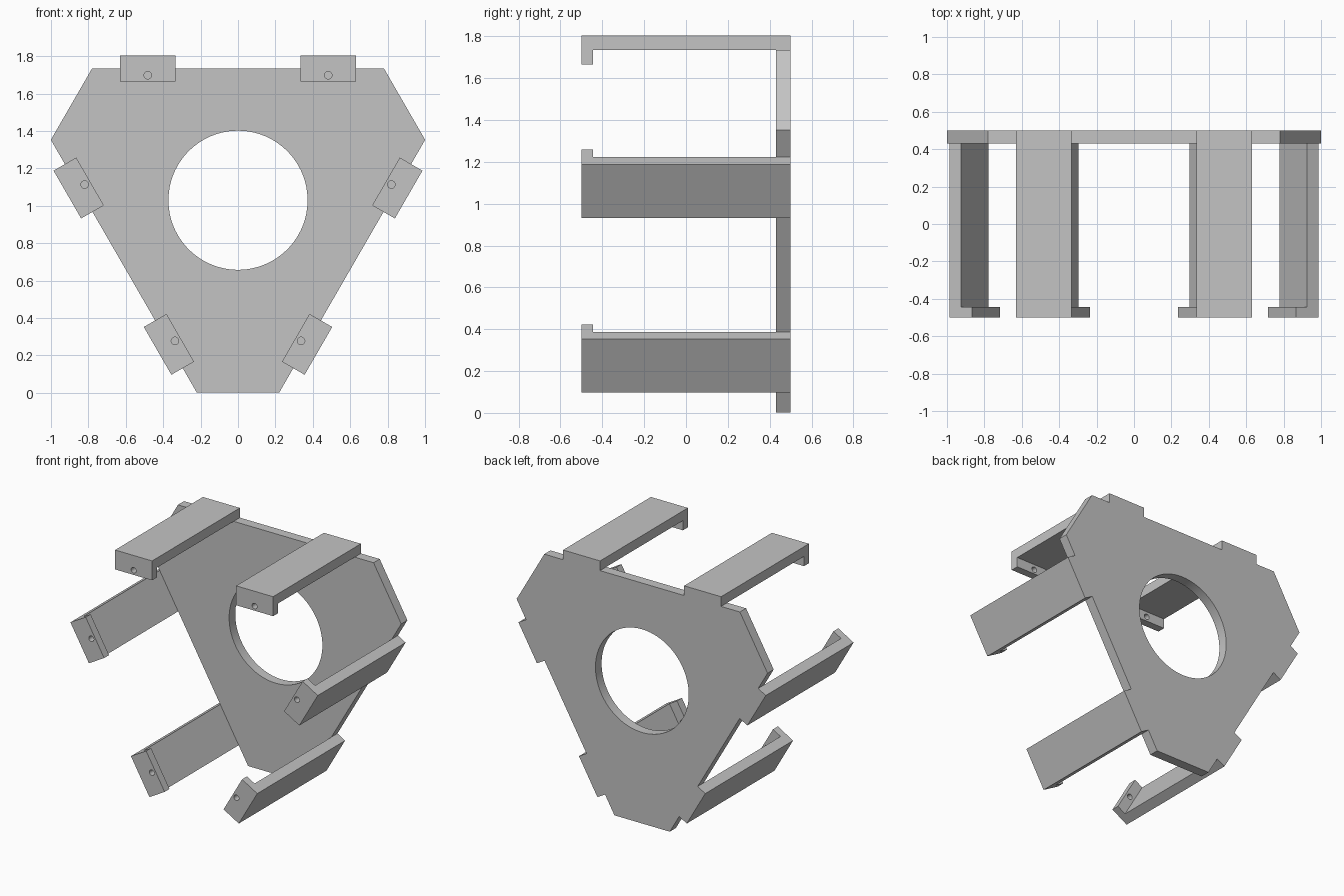
import bpy
import bmesh
from math import radians
from mathutils import Matrix, Vector

if "Cube" in bpy.data.objects:
    bpy.data.objects.remove(bpy.data.objects["Cube"])

CENTRE = 1.03               # height of the ring axis
FRONT, BACK = -0.5, 0.5     # depth range
PLATE_FRONT = 0.43
SIDE, TOP, LIP = 0.705, 0.775, 0.635   # radial distances from the axis
ARM_IN, ARM_OUT = 0.335, 0.63          # arm range along each long side
HALF_SIDE = 0.78
ARM_MID = (ARM_IN + ARM_OUT) / 2

grey = bpy.data.materials.new("grey")
grey.use_nodes = True
colour = (0.55, 0.55, 0.55, 1)
grey.diffuse_color = colour
grey.node_tree.nodes["Principled BSDF"].inputs["Base Color"].default_value = colour


def prism(name, points, direction):
    """Extrude a flat outline along a direction into a solid."""
    bm = bmesh.new()
    face = bm.faces.new([bm.verts.new(p) for p in points])
    result = bmesh.ops.extrude_face_region(bm, geom=[face])
    verts = [v for v in result["geom"] if isinstance(v, bmesh.types.BMVert)]
    bmesh.ops.translate(bm, verts=verts, vec=direction)
    bmesh.ops.recalc_face_normals(bm, faces=bm.faces)
    mesh = bpy.data.meshes.new(name)
    bm.to_mesh(mesh)
    bm.free()
    mesh.materials.append(grey)
    obj = bpy.data.objects.new(name, mesh)
    bpy.context.collection.objects.link(obj)
    return obj


def drill(obj, x, z, radius, y0, y1, sides):
    """Cut a round hole running front to back."""
    bpy.ops.mesh.primitive_cylinder_add(
        vertices=sides, radius=radius, depth=y1 - y0,
        location=(x, (y0 + y1) / 2, z), rotation=(radians(90), 0, 0))
    cutter = bpy.context.object
    cutter.hide_render = True
    cutter.data.materials.append(grey)
    mod = obj.modifiers.new("hole", 'BOOLEAN')
    mod.operation = 'DIFFERENCE'
    mod.solver = 'EXACT'
    mod.object = cutter
    bpy.ops.object.select_all(action='DESELECT')
    bpy.context.view_layer.objects.active = obj
    obj.select_set(True)
    bpy.ops.object.modifier_apply(modifier=mod.name)
    bpy.data.objects.remove(cutter)
    bpy.ops.object.shade_smooth_by_angle(angle=radians(30))


# Back plate: three long sides, each with two tabs that carry the arms
half = [(ARM_IN, SIDE), (ARM_IN, TOP), (ARM_OUT, TOP), (ARM_OUT, SIDE), (HALF_SIDE, SIDE)]
side = [(-x, z) for x, z in reversed(half)] + half
outline = []
for k in range(3):
    turn = Matrix.Rotation(radians(120 * k), 3, 'Y')
    outline += [turn @ Vector((x, PLATE_FRONT, z)) for x, z in side]
plate = prism("back_plate", outline, (0, BACK - PLATE_FRONT, 0))
drill(plate, 0, 0, 0.372, 0.3, 0.6, 96)
plate.location.z = CENTRE

# Arms: hooked profile with a drilled lip at the front end
LIP_BACK = FRONT + 0.056
profile = [(FRONT, LIP), (FRONT, TOP), (PLATE_FRONT, TOP),
           (PLATE_FRONT, SIDE), (LIP_BACK, SIDE), (LIP_BACK, LIP)]
for k, place in enumerate(("top", "lower_left", "lower_right")):
    for sign, end in ((1, "a"), (-1, "b")):
        start = ARM_IN if sign > 0 else -ARM_OUT
        arm = prism(f"{place}_arm_{end}", [(start, y, z) for y, z in profile],
                    (ARM_OUT - ARM_IN, 0, 0))
        drill(arm, sign * ARM_MID, 0.668, 0.02, FRONT - 0.1, FRONT + 0.2, 24)
        arm.rotation_euler.y = radians(120 * k)
        arm.location.z = CENTRE
